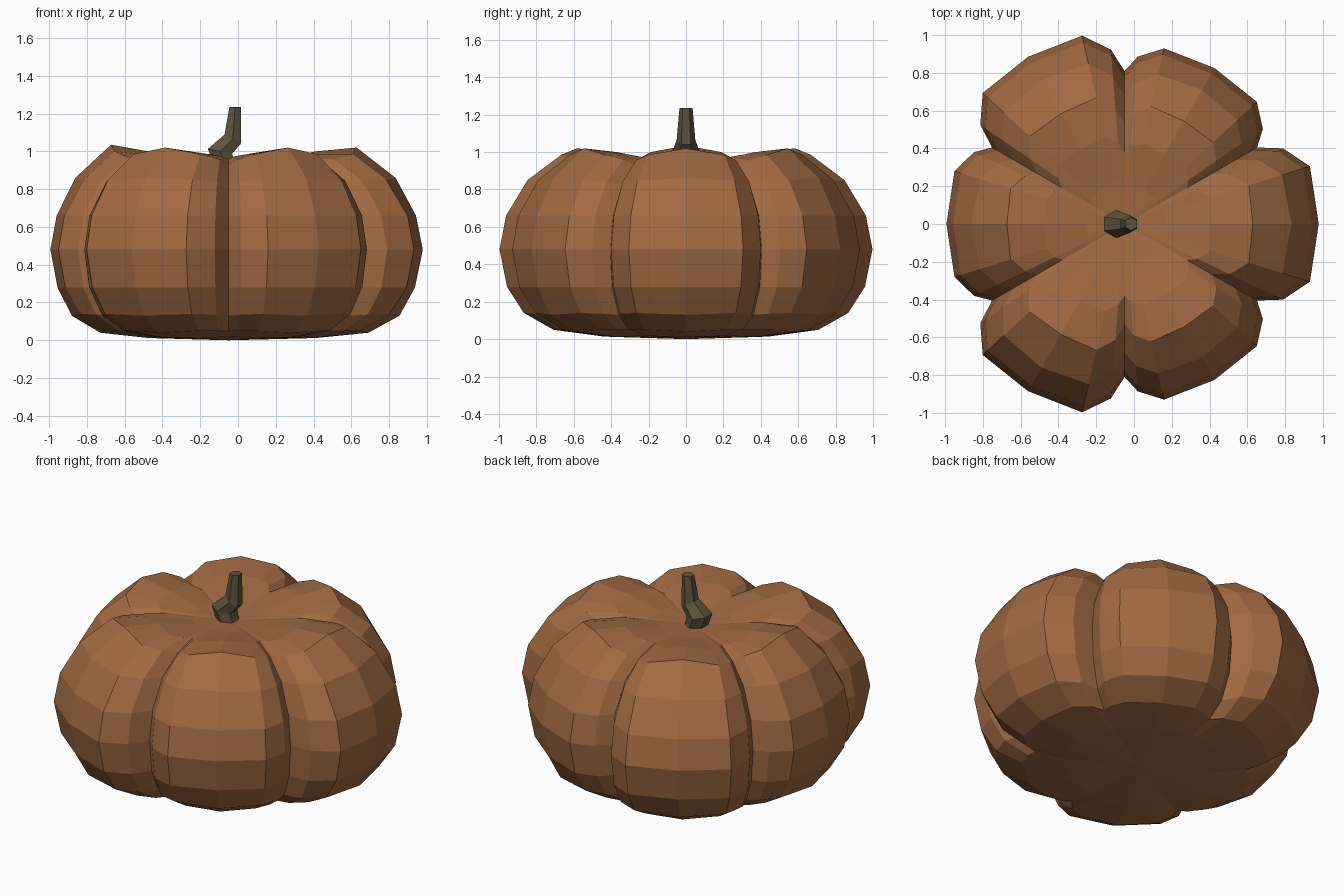
import bpy, bmesh, math

if "Cube" in bpy.data.objects:
    bpy.data.objects.remove(bpy.data.objects["Cube"])

CX = -0.05  # axis of the pumpkin


def material(name, color):
    m = bpy.data.materials.new(name)
    m.diffuse_color = color
    m.use_nodes = True
    m.node_tree.nodes["Principled BSDF"].inputs["Base Color"].default_value = m.diffuse_color
    return m


def loft(name, rings, bottom, top, mat):
    """Bridge rings of equal count; close with a pole point or an n-gon."""
    bm = bmesh.new()
    rows = [[bm.verts.new(p) for p in ring] for ring in rings]
    n = len(rows[0])
    for a, b in zip(rows, rows[1:]):
        for i in range(n):
            j = (i + 1) % n
            bm.faces.new((a[i], a[j], b[j], b[i]))
    for row, pole in ((rows[0], bottom), (rows[-1], top)):
        if pole is None:
            bm.faces.new(row)
        else:
            c = bm.verts.new(pole)
            for i in range(n):
                bm.faces.new((row[i], row[(i + 1) % n], c))
    bmesh.ops.recalc_face_normals(bm, faces=bm.faces)
    me = bpy.data.meshes.new(name)
    bm.to_mesh(me)
    bm.free()
    me.materials.append(mat)
    ob = bpy.data.objects.new(name, me)
    bpy.context.collection.objects.link(ob)
    return ob


# Pumpkin body: six lobes, profiles (radius, z) from bottom to top
lobe_mid = [(0.45, 0.012), (0.72, 0.04), (0.88, 0.13), (0.96, 0.28), (1.0, 0.48),
            (0.965, 0.66), (0.86, 0.86), (0.66, 1.02), (0.45, 1.00), (0.22, 0.95)]
lobe_edge = [(0.45, 0.015), (0.71, 0.05), (0.87, 0.14), (0.96, 0.28), (1.0, 0.48),
             (0.965, 0.66), (0.85, 0.85), (0.67, 0.985), (0.46, 0.985), (0.22, 0.95)]
groove = [(0.45, 0.02), (0.61, 0.05), (0.72, 0.13), (0.79, 0.28), (0.81, 0.48),
          (0.78, 0.66), (0.68, 0.83), (0.53, 0.925), (0.38, 0.96), (0.21, 0.945)]
lobe_size = [1.028, 0.953, 1.022, 0.943, 1.022, 0.953]
lobe_rise = [0, 0, 0, 0.015, 0, 0]

rings = []
for k in range(len(groove)):
    ring = []
    gr, gz = groove[k]
    for lobe, size in enumerate(lobe_size):
        mr, mz = lobe_mid[k]
        er, ez = lobe_edge[k]
        if k == 7:
            mz += lobe_rise[lobe]
            ez += lobe_rise[lobe]
        sr, sz = 0.55 * er * size + 0.45 * gr, 0.55 * ez + 0.45 * gz
        for deg, r, z in ((-30, gr, gz), (-25.5, sr, sz), (-17.3, er * size, ez),
                          (0, mr * size, mz), (17.3, er * size, ez), (25.5, sr, sz)):
            a = math.radians(60 * lobe + deg)
            ring.append((CX + r * math.cos(a), r * math.sin(a), z))
    rings.append(ring)
loft("pumpkin_body", rings, (CX, 0, 0), (CX, 0, 0.93),
     material("pumpkin_skin", (0.36, 0.145, 0.055, 1)))

# Bent six-sided stem: centre x, z, radius, tilt
rings = []
for x, z, r, tilt in ((-0.065, 0.91, 0.065, 0), (-0.095, 1.0, 0.074, -0.2),
                      (-0.028, 1.065, 0.05, -0.55), (-0.015, 1.235, 0.035, 0)):
    ring = []
    for i in range(6):
        a = math.radians(30 + 60 * i)
        dx = r * math.cos(a)
        ring.append((x + dx, r * math.sin(a), z + tilt * dx))
    rings.append(ring)
loft("stem", rings, None, None, material("stem_bark", (0.11, 0.085, 0.045, 1)))
